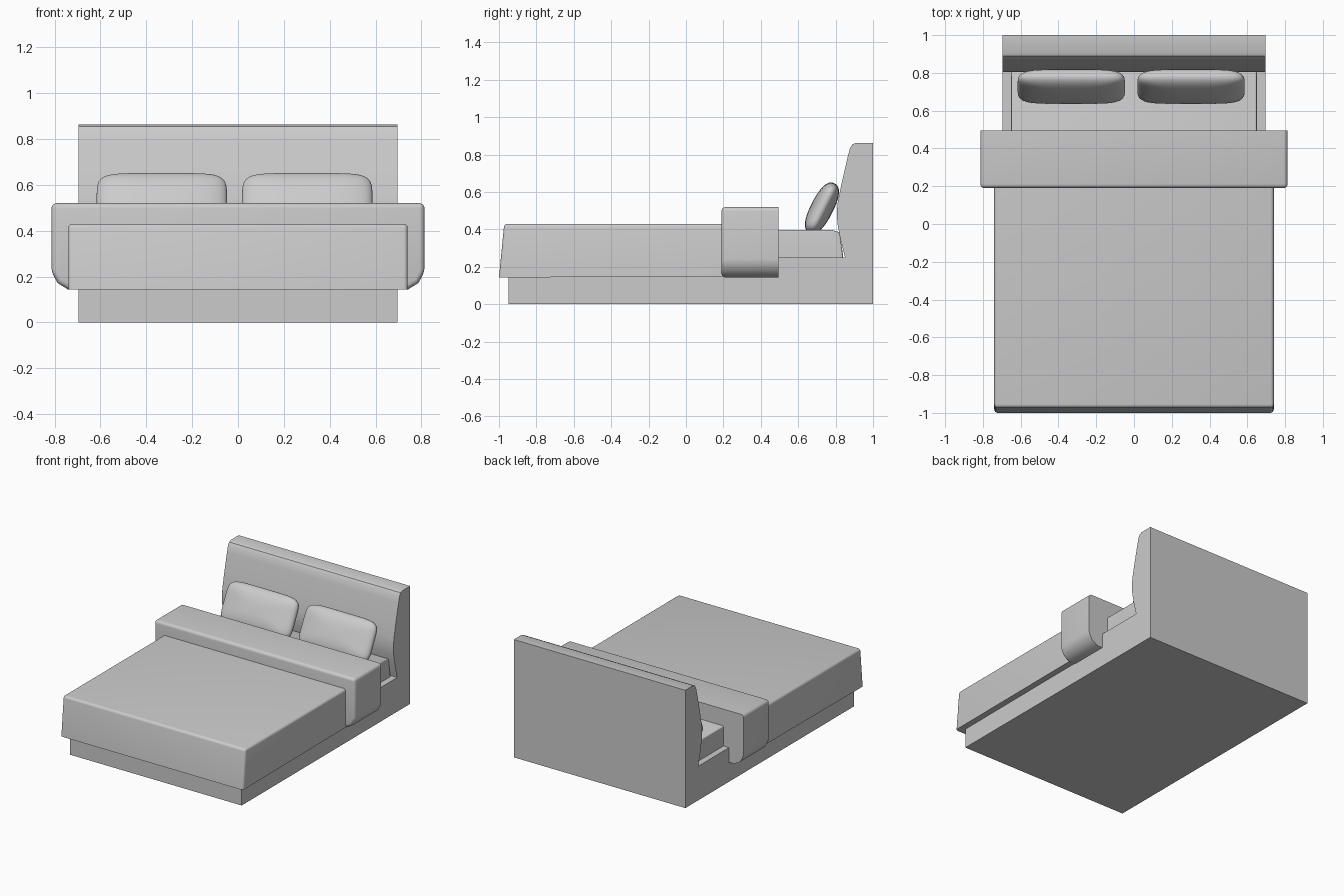
import bpy, bmesh, math
from mathutils import Vector, Matrix

if "Cube" in bpy.data.objects:
    bpy.data.objects.remove(bpy.data.objects["Cube"])


def finish(name, bm, angle=35):
    bmesh.ops.recalc_face_normals(bm, faces=bm.faces)
    me = bpy.data.meshes.new(name)
    bm.to_mesh(me)
    bm.free()
    ob = bpy.data.objects.new(name, me)
    bpy.context.collection.objects.link(ob)
    bpy.context.view_layer.objects.active = ob
    ob.select_set(True)
    bpy.ops.object.shade_smooth_by_angle(angle=math.radians(angle))
    ob.select_set(False)
    return ob


def extrude(points, vec):
    """Solid from a closed outline of 3D points."""
    bm = bmesh.new()
    f = bm.faces.new([bm.verts.new(p) for p in points])
    r = bmesh.ops.extrude_face_region(bm, geom=[f], use_keep_orig=True)
    verts = [v for v in r["geom"] if isinstance(v, bmesh.types.BMVert)]
    bmesh.ops.translate(bm, verts=verts, vec=vec)
    return bm


def bevel(bm, width, test, segments=4):
    edges = [e for e in bm.edges if test((e.verts[0].co + e.verts[1].co) / 2, e)]
    bmesh.ops.bevel(bm, geom=edges, offset=width, segments=segments,
                    profile=0.5, affect='EDGES', clamp_overlap=True)


# Base and padded headboard share one side profile
side = [(-0.95, 0), (1, 0), (1, 0.863), (0.91, 0.863), (0.89, 0.855), (0.877, 0.835),
        (0.865, 0.79), (0.835, 0.66), (0.812, 0.55), (0.806, 0.49), (0.81, 0.43),
        (0.825, 0.35), (0.85, 0.25), (-0.95, 0.25)]
finish("bed_frame", extrude([(-0.695, y, z) for y, z in side], (1.39, 0, 0)))

# Mattress, its head end leaning away from the headboard
mat = [(-0.9, 0.2), (0.84, 0.2), (0.84, 0.26), (0.82, 0.385), (0.78, 0.397), (-0.9, 0.397)]
bm = extrude([(-0.65, y, z) for y, z in mat], (1.3, 0, 0))
bevel(bm, 0.012, lambda c, e: c.z > 0.3 and abs(c.x) > 0.6)
finish("mattress", bm)

# Duvet with a sloping foot end
duv = [(-1, 0.143), (-0.972, 0.43), (0.48, 0.43), (0.48, 0.15)]
bm = extrude([(-0.74, y, z) for y, z in duv], (1.48, 0, 0))
bevel(bm, 0.018, lambda c, e: c.y < 0.45 and (c.z > 0.4 or abs(c.x) > 0.7 and c.z > 0.2))
finish("duvet", bm)

# Turned-back fold of the duvet
fold = [(-0.74, 0.143), (-0.787, 0.172), (-0.813, 0.22), (-0.813, 0.52),
        (0.813, 0.52), (0.813, 0.22), (0.787, 0.172), (0.74, 0.143)]
bm = extrude([(x, 0.495, z) for x, z in fold], (0, -0.305, 0))
bevel(bm, 0.022, lambda c, e: c.y < 0.2 or (c.z > 0.5 or abs(c.x) > 0.8) and 0.2 < c.y < 0.49)
finish("duvet_fold", bm)

# Pillows: rounded cushions leaning on the headboard
for name, x in (("pillow_left", -0.332), ("pillow_right", 0.302)):
    bm = bmesh.new()
    bmesh.ops.create_cube(bm, size=2)
    bmesh.ops.subdivide_edges(bm, edges=bm.edges, cuts=15, use_grid_fill=True)
    for v in bm.verts:
        p = v.co
        outline = (abs(p.x) ** 6 + abs(p.z) ** 6) ** (2.4 / 6)
        p /= (outline + abs(p.y) ** 2.4) ** (1 / 2.4)
        v.co = Vector((p.x * 0.284, p.y * 0.06, p.z * 0.148))
    bm.transform(Matrix.Translation((x, 0.727, 0.514)) @ Matrix.Rotation(math.radians(-27), 4, 'X'))
    finish(name, bm, 60)
